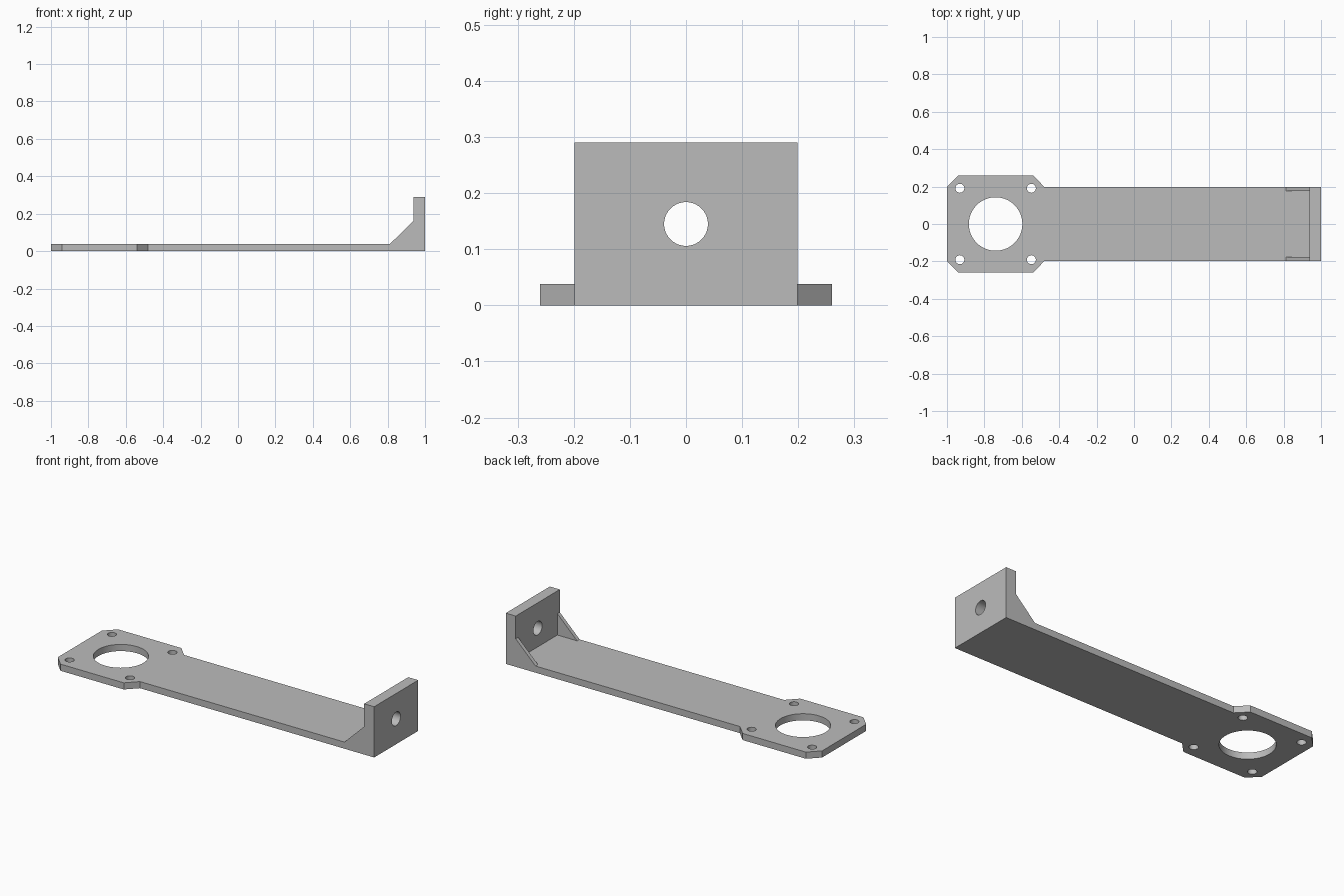
import bpy
import bmesh
from math import pi
from mathutils import Matrix

cube = bpy.data.objects.get("Cube")
if cube:
    bpy.data.objects.remove(cube, do_unlink=True)

grey = bpy.data.materials.new("plain_grey")
grey.use_nodes = True
colour = (0.5, 0.5, 0.5, 1)
grey.diffuse_color = colour
grey.node_tree.nodes["Principled BSDF"].inputs["Base Color"].default_value = colour

THICK = 0.038   # base plate thickness
WALL_X = 0.937  # inner face of the end wall
HALF = 0.199    # half width of the arm


def finish(name, bm):
    bmesh.ops.recalc_face_normals(bm, faces=bm.faces)
    mesh = bpy.data.meshes.new(name)
    bm.to_mesh(mesh)
    bm.free()
    mesh.materials.append(grey)
    obj = bpy.data.objects.new(name, mesh)
    bpy.context.collection.objects.link(obj)
    return obj


def prism(name, points, offset):
    """Extrude a closed outline along an offset vector."""
    bm = bmesh.new()
    face = bm.faces.new([bm.verts.new(p) for p in points])
    ext = bmesh.ops.extrude_face_region(bm, geom=[face])
    verts = [v for v in ext["geom"] if isinstance(v, bmesh.types.BMVert)]
    bmesh.ops.translate(bm, vec=offset, verts=verts)
    return finish(name, bm)


def drill(name, centre, radius, axis="Z", sides=64):
    bm = bmesh.new()
    turn = Matrix.Rotation(pi / 2, 4, "Y") if axis == "X" else Matrix()
    bmesh.ops.create_cone(bm, cap_ends=True, segments=sides, radius1=radius,
                          radius2=radius, depth=0.2,
                          matrix=Matrix.Translation(centre) @ turn)
    return finish(name, bm)


def combine(target, other, operation):
    mod = target.modifiers.new(other.name, "BOOLEAN")
    mod.operation = operation
    mod.solver = "EXACT"
    mod.object = other
    bpy.context.view_layer.objects.active = target
    bpy.ops.object.modifier_apply(modifier=mod.name)
    bpy.data.objects.remove(other, do_unlink=True)


# Base plate: long arm with a wider, chamfered mounting head
half = [(-1, HALF), (-0.94, 0.26), (-0.54, 0.26), (-0.48, HALF), (1, HALF)]
outline = half + [(x, -y) for x, y in reversed(half)]
bracket = prism("bracket", [(x, y, 0) for x, y in outline], (0, 0, THICK))

# Upright end wall with a brace along each side
wall = prism("end_wall", [(WALL_X, -HALF, 0), (1, -HALF, 0), (1, HALF, 0),
                          (WALL_X, HALF, 0)], (0, 0, 0.29))
combine(bracket, wall, "UNION")
for side in (-1, 1):
    y = side * HALF
    brace = prism("side_brace", [(0.812, y, THICK), (0.812, y, 0.01),
                                 (0.96, y, 0.01), (0.96, y, 0.16),
                                 (WALL_X, y, 0.16)], (0, -side * 0.022, 0))
    combine(bracket, brace, "UNION")

# Large opening, four screw holes and the wall hole
combine(bracket, drill("opening", (-0.74, 0, 0), 0.143), "DIFFERENCE")
for x in (-0.931, -0.549):
    for y in (-0.191, 0.191):
        combine(bracket, drill("screw_hole", (x, y, 0), 0.024, sides=32), "DIFFERENCE")
combine(bracket, drill("wall_hole", (0.97, 0, 0.145), 0.039, "X"), "DIFFERENCE")

# Smooth hole walls, sharp edges elsewhere
bpy.ops.object.select_all(action="DESELECT")
bracket.select_set(True)
bpy.context.view_layer.objects.active = bracket
bpy.ops.object.shade_smooth_by_angle(angle=pi / 6)
